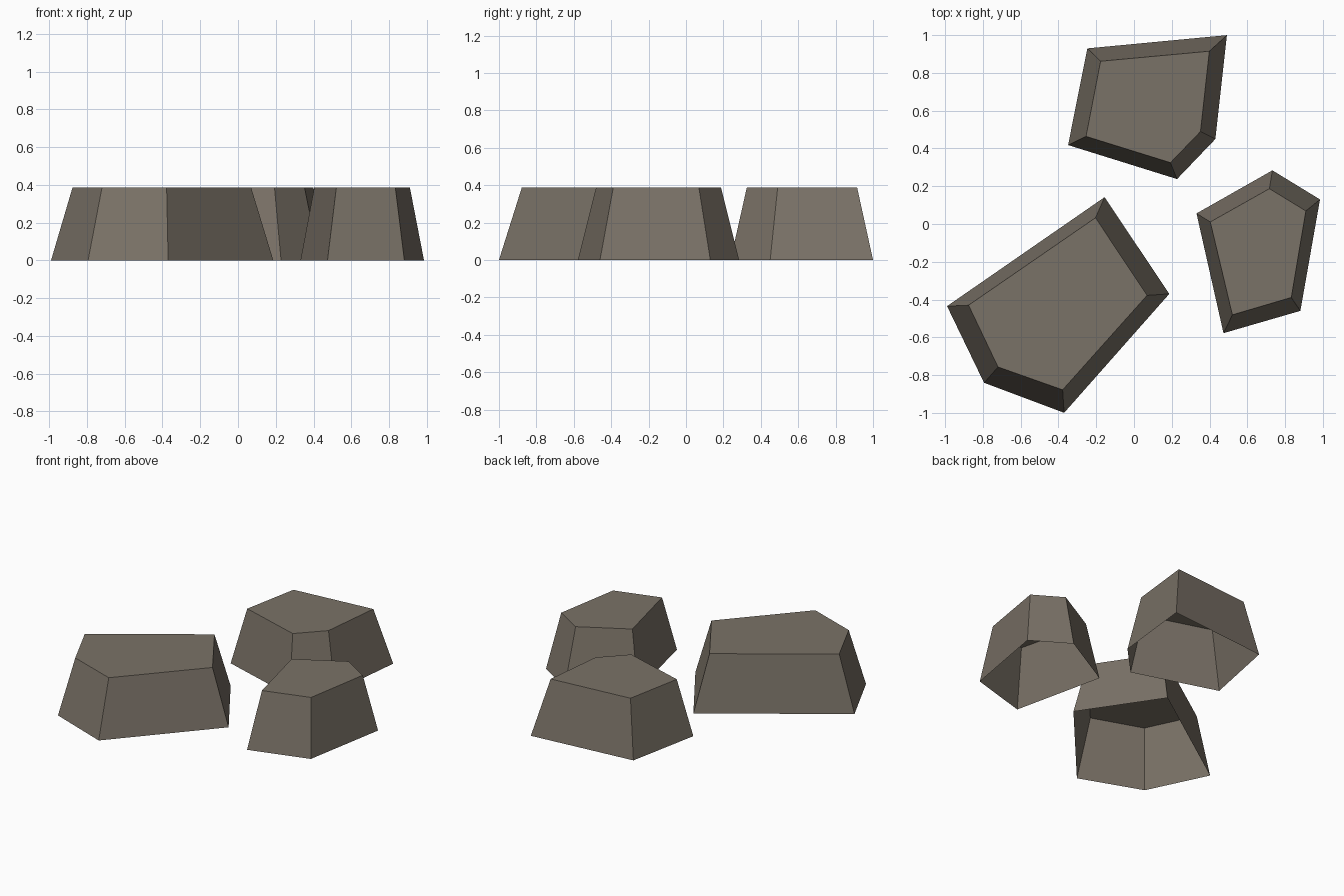
import bpy, bmesh

if "Cube" in bpy.data.objects:
    bpy.data.objects.remove(bpy.data.objects["Cube"])

HEIGHT = 0.387

stone = bpy.data.materials.new("grey brown stone")
stone.diffuse_color = (0.195, 0.168, 0.135, 1)
stone.use_nodes = True
stone.node_tree.nodes["Principled BSDF"].inputs["Base Color"].default_value = stone.diffuse_color


def rock(name, base, top):
    """Five-sided tapered stone: flat top, sloping sides, open underneath."""
    bm = bmesh.new()
    low = [bm.verts.new((x, y, 0)) for x, y in base]
    high = [bm.verts.new((x, y, HEIGHT)) for x, y in top]
    n = len(low)
    for i in range(n):
        j = (i + 1) % n
        bm.faces.new((low[j], low[i], high[i], high[j]))
    bm.faces.new(high[::-1])      # outlines run clockwise
    mesh = bpy.data.meshes.new(name)
    bm.to_mesh(mesh)
    bm.free()
    mesh.materials.append(stone)
    obj = bpy.data.objects.new(name, mesh)
    bpy.context.collection.objects.link(obj)


# Base outline and top outline of each stone
rock("back_rock",
     [(-0.247, 0.93), (0.492, 1.0), (0.431, 0.45), (0.228, 0.238), (-0.349, 0.418)],
     [(-0.177, 0.862), (0.399, 0.915), (0.352, 0.49), (0.193, 0.325), (-0.254, 0.464)])
rock("right_rock",
     [(0.733, 0.284), (0.985, 0.13), (0.881, -0.46), (0.474, -0.578), (0.331, 0.056)],
     [(0.717, 0.187), (0.91, 0.069), (0.833, -0.389), (0.521, -0.481), (0.404, 0.011)])
rock("front_left_rock",
     [(-0.156, 0.142), (0.187, -0.37), (-0.37, -1.0), (-0.794, -0.841), (-0.99, -0.435)],
     [(-0.204, 0.033), (0.069, -0.378), (-0.378, -0.878), (-0.72, -0.757), (-0.876, -0.43)])
